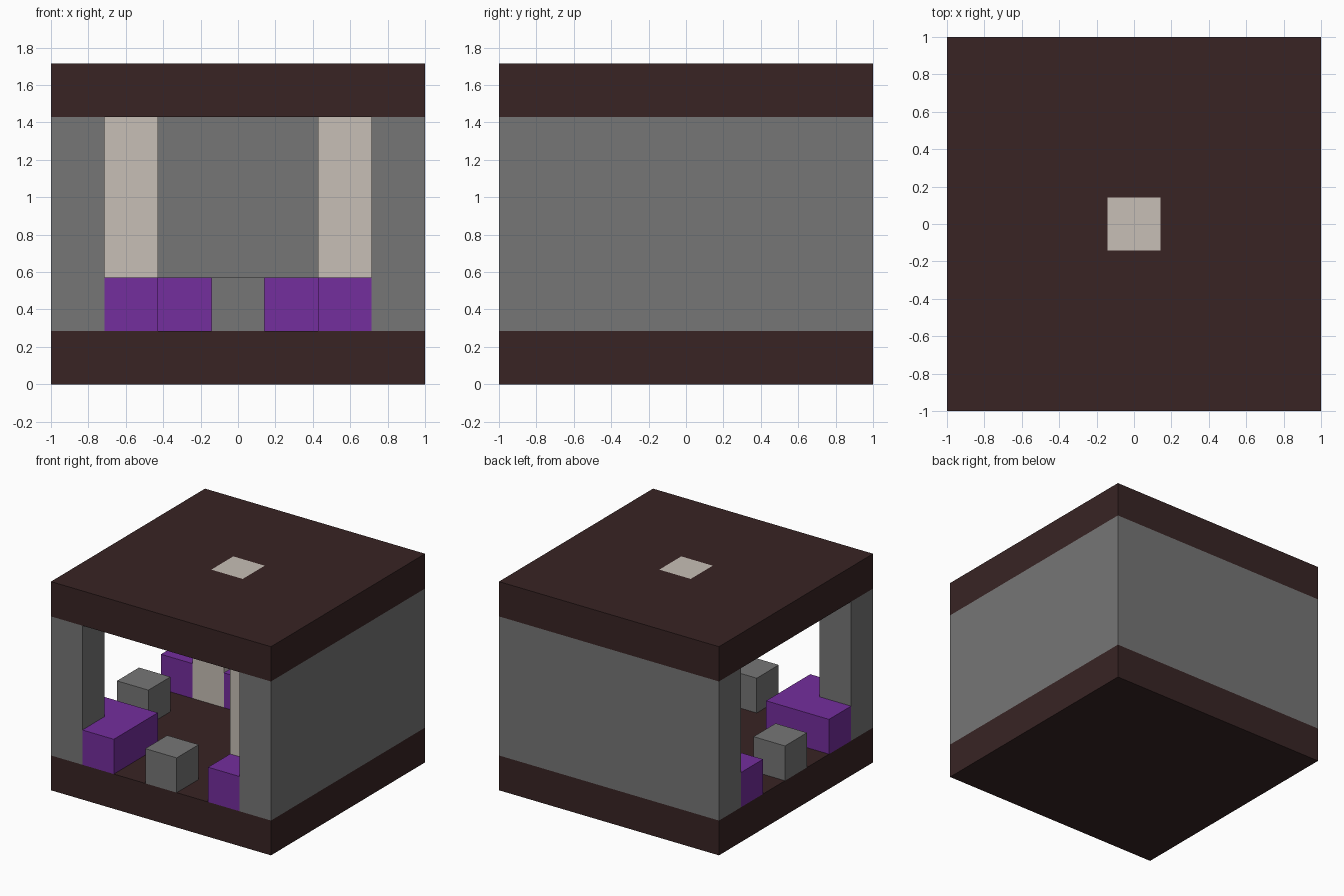
import bpy, bmesh

U = 2 / 7  # one block; the pavilion is 7 x 7 x 6 blocks

old = bpy.data.objects.get("Cube")
if old:
    bpy.data.objects.remove(old, do_unlink=True)


def linear(c):
    c /= 255
    return c / 12.92 if c <= 0.04045 else ((c + 0.055) / 1.055) ** 2.4


def material(name, *rgb):
    colour = tuple(linear(c) for c in rgb) + (1,)
    m = bpy.data.materials.new(name)
    m.use_nodes = True
    m.diffuse_color = colour
    m.node_tree.nodes["Principled BSDF"].inputs["Base Color"].default_value = colour
    return m


brown = material("dark brown", 56, 36, 36)
grey = material("stone grey", 118, 118, 118)
cream = material("cream", 199, 191, 182)
purple = material("purple", 116, 46, 157)


def finish(name, bm, *mats):
    bmesh.ops.recalc_face_normals(bm, faces=bm.faces)
    mesh = bpy.data.meshes.new(name)
    bm.to_mesh(mesh)
    bm.free()
    for m in mats:
        mesh.materials.append(m)
    obj = bpy.data.objects.new(name, mesh)
    bpy.context.collection.objects.link(obj)
    return obj


def prism(name, outline, low, high, mat):
    """Extrude a plan outline, in blocks, between two block heights."""
    bm = bmesh.new()
    face = bm.faces.new([bm.verts.new(((x - 3.5) * U, (y - 3.5) * U, low * U))
                         for x, y in outline])
    new = bmesh.ops.extrude_face_region(bm, geom=[face])["geom"]
    bmesh.ops.translate(bm, vec=(0, 0, (high - low) * U),
                        verts=[v for v in new if isinstance(v, bmesh.types.BMVert)])
    return finish(name, bm, mat)


def block(name, x, y, low, high, mat, w=1, d=1):
    return prism(name, [(x, y), (x + w, y), (x + w, y + d), (x, y + d)], low, high, mat)


# Floor slab
block("floor", 0, 0, 0, 1, brown, 7, 7)

# Roof slab with a flush cream panel through its middle
bm = bmesh.new()
bmesh.ops.create_grid(bm, x_segments=7, y_segments=7, size=1)
new = bmesh.ops.extrude_face_region(bm, geom=bm.faces[:])["geom"]
bmesh.ops.translate(bm, vec=(0, 0, U),
                    verts=[v for v in new if isinstance(v, bmesh.types.BMVert)])
for f in bm.faces:
    c = f.calc_center_median()
    f.material_index = int(max(abs(c.x), abs(c.y)) < U / 2)
finish("roof", bm, brown, cream).location.z = 5 * U

# Closed walls on two sides, single post at the open corner
prism("walls", [(6, 0), (7, 0), (7, 7), (0, 7), (0, 6), (6, 6)], 1, 5, grey)
block("corner_post", 0, 0, 1, 5, grey)

# Corner seats: L-shaped around the post and along the two walls
prism("front_corner_bench", [(1, 0), (2, 0), (2, 2), (0, 2), (0, 1), (1, 1)], 1, 2, purple)
prism("wall_bench", [(5, 2), (6, 2), (6, 6), (2, 6), (2, 5), (5, 5)], 1, 2, purple)

# Pillar, end seat and small table, repeated across the diagonal
for side, swap in (("front", False), ("side", True)):
    def place(x, y):
        return (y, x) if swap else (x, y)
    block(side + "_pillar", *place(5, 1), 1, 5, cream)
    block(side + "_end_seat", *place(5, 0), 1, 2, purple)
    block(side + "_table", *place(3, 0), 1, 2, grey)
